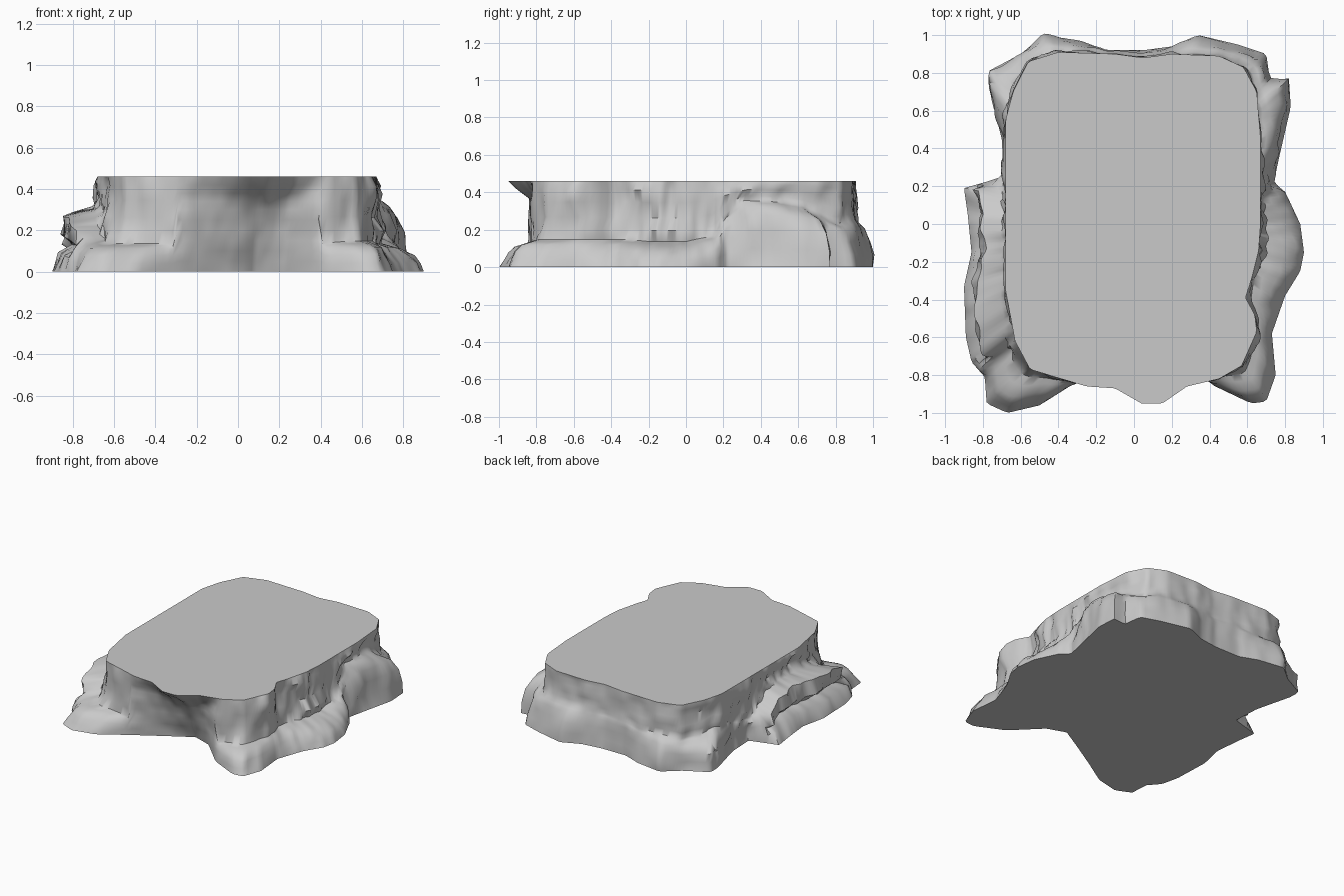
import bpy
import bmesh
import math
from mathutils import Vector, noise

cube = bpy.data.objects.get("Cube")
if cube:
    bpy.data.objects.remove(cube, do_unlink=True)

HEIGHT = 0.46
STEPS = 300

# Foot of the rock: x, y and ledge height, in hundredths, counterclockwise
foot = [
    (90, -15, 13), (88, 0, 13), (80, 17, 16), (74, 22, 24), (77, 36, 33),
    (83, 62, 32), (82, 77, 30), (72, 76, 27), (70, 90, 22), (55, 95, 24),
    (34, 100, 24), (20, 94, 24), (5, 92, 24), (-15, 92, 24), (-28, 97, 22),
    (-48, 100, 22), (-60, 90, 20), (-77, 81, 22), (-77, 73, 24),
    (-70, 45, 20), (-69, 25, 16), (-90, 19, 22), (-88, 5, 29),
    (-86, -15, 31), (-90, -33, 30), (-89, -60, 28), (-86, -73, 24),
    (-79, -81, 15), (-78, -95, 13), (-67, -100, 13), (-50, -96, 13),
    (-31, -84, 13), (-11, -72, 13), (8, -61, 13), (22, -66, 13),
    (41, -85, 13), (62, -95, 14), (70, -94, 14), (75, -80, 14),
    (73, -58, 14), (80, -38, 14), (88, -25, 13),
]

# Rim of the flat top: x and y in hundredths
rim = [
    (67, 0), (67, 45), (65, 70), (58, 83), (45, 89), (20, 90), (5, 88),
    (-10, 90), (-40, 91), (-56, 86), (-64, 70), (-68, 55), (-68, -35),
    (-63, -62), (-55, -77), (-35, -83), (-25, -86), (-10, -87), (4, -95),
    (15, -95), (28, -86), (45, -82), (57, -75), (65, -57), (64, -48),
    (59, -39), (62, -30), (66, -14),
]

# Steps from ground to rim: share of the way in, and height
HOLLOW = [(0, 0), (0.06, 0.05), (0.14, 0.1), (0.23, 0.15), (0.3, 0.2),
          (0.37, 0.25), (0.45, 0.3), (0.55, 0.34), (0.7, 0.38), (0.87, 0.42)]
APRON = [(0, 0), (0.08, 0.3), (0.2, 0.6), (0.4, 0.85), (0.65, 0.97), (0.85, 1.05)]
CRAG = [(0, 0), (0.18, 0.32), (0.42, 0.45), (0.25, 0.6), (0.28, 0.93), (0.85, 1.03)]
WALL = [(0.95, 0.2), (0.99, 0.4), (1, 0.65), (1, 0.85)]


def polar(points):
    """Sort an outline by angle as (angle, position, extra values)."""
    rows = [(math.atan2(p[1], p[0]) % math.tau, Vector(p[:2]) / 100, p[2:]) for p in points]
    return sorted(rows, key=lambda row: row[0])


def sample(rows, angle):
    """Radius of the outline along a ray, with the extra value blended."""
    for i, nxt in enumerate(rows):
        if nxt[0] > angle:
            break
    else:
        i, nxt = 0, rows[0]
    prev = rows[i - 1]
    ray = Vector((math.cos(angle), math.sin(angle)))
    edge = nxt[1] - prev[1]
    radius = prev[1].cross(edge) / ray.cross(edge)
    part = (ray * radius - prev[1]).length / edge.length
    extra = prev[2][0] + (nxt[2][0] - prev[2][0]) * part if prev[2] else 0
    return radius, extra / 100


def mix(a, b, t):
    return a + (b - a) * t


def station(angle, foot_r, rim_r, ledge):
    """Radius and height pairs from the ground to the rim."""
    if foot_r < rim_r:
        # Hollow under the overhanging front lip
        rows = [(mix(foot_r, rim_r, t), z) for t, z in HOLLOW]
    else:
        # Rounded apron, or undercut crag on the right side, then the wall
        shape = CRAG if math.cos(angle) < -0.7 and ledge > 0.2 else APRON
        rows = [(mix(foot_r, rim_r, t), ledge * z) for t, z in shape]
        rows += [(mix(foot_r, rim_r, t), mix(ledge, HEIGHT, z)) for t, z in WALL]
    rows.append((rim_r, HEIGHT))
    return rows


def weather(angle, radius, z):
    """Chip the side rock in layers, leaving the foot and rim in place."""
    fade = min(1, z / 0.08, (HEIGHT - z) / 0.05)
    side = abs(math.cos(angle)) * 0.7 + 0.3
    spot = Vector((math.cos(angle) * 5, math.sin(angle) * 5, z * 12))
    chip = noise.noise(spot) * 0.045 + noise.noise(spot * 2.7) * 0.025
    return radius + chip * fade * side


foot_rows = polar(foot)
rim_rows = polar(rim)
bm = bmesh.new()
columns = []
for k in range(STEPS):
    angle = math.tau * k / STEPS
    foot_r, ledge = sample(foot_rows, angle)
    rim_r, _ = sample(rim_rows, angle)
    column = []
    for r, z in station(angle, foot_r, rim_r, ledge):
        r = weather(angle, r, z)
        column.append(bm.verts.new((r * math.cos(angle), r * math.sin(angle), z)))
    columns.append(column)

# Side walls
for k, left in enumerate(columns):
    right = columns[(k + 1) % STEPS]
    for j in range(len(left) - 1):
        bm.faces.new((left[j], right[j], right[j + 1], left[j + 1]))

# Flat top and underside
bm.faces.new([column[-1] for column in columns])
bm.faces.new([column[0] for column in reversed(columns)])
bmesh.ops.recalc_face_normals(bm, faces=bm.faces)

mesh = bpy.data.meshes.new("rock_platform")
bm.to_mesh(mesh)
bm.free()
rock = bpy.data.objects.new("rock_platform", mesh)
bpy.context.collection.objects.link(rock)

# Plain grey stone
stone = bpy.data.materials.new("grey_stone")
stone.use_nodes = True
colour = (0.59, 0.59, 0.59, 1)
stone.diffuse_color = colour
stone.node_tree.nodes["Principled BSDF"].inputs["Base Color"].default_value = colour
mesh.materials.append(stone)

bpy.ops.object.select_all(action="DESELECT")
rock.select_set(True)
bpy.context.view_layer.objects.active = rock
bpy.ops.object.shade_smooth_by_angle(angle=math.radians(50))
